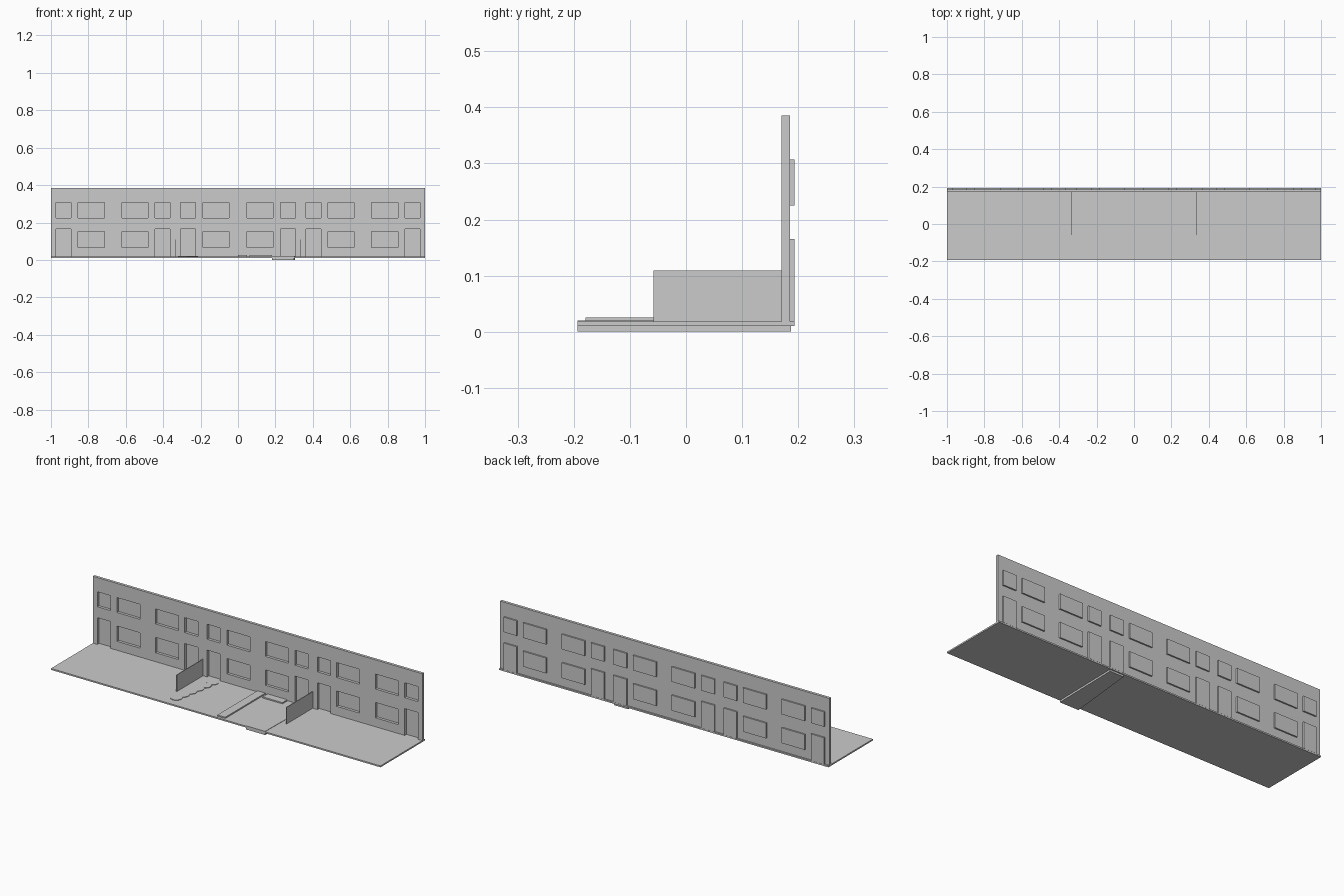
import bpy, bmesh
from mathutils import Matrix, Vector

if "Cube" in bpy.data.objects:
    bpy.data.objects.remove(bpy.data.objects["Cube"])


def finish(name, bm):
    bmesh.ops.recalc_face_normals(bm, faces=bm.faces)
    mesh = bpy.data.meshes.new(name)
    bm.to_mesh(mesh)
    bm.free()
    ob = bpy.data.objects.new(name, mesh)
    bpy.context.collection.objects.link(ob)
    return ob


def add_box(bm, x0, x1, y0, y1, z0, z1):
    mid = Vector(((x0 + x1) / 2, (y0 + y1) / 2, (z0 + z1) / 2))
    size = Matrix.Diagonal((x1 - x0, y1 - y0, z1 - z0, 1))
    bmesh.ops.create_cube(bm, size=1, matrix=Matrix.Translation(mid) @ size)


def box(name, *bounds):
    bm = bmesh.new()
    add_box(bm, *bounds)
    return finish(name, bm)


GROUND = 0.018
WALL_FRONT, WALL_BACK, PANEL_BACK = 0.17, 0.185, 0.193

# Yard slab and facade wall
box("yard_slab", -1, 1, -0.193, PANEL_BACK, 0.01, GROUND)
wall = box("facade_wall", -1, 1, WALL_FRONT, WALL_BACK, GROUND, 0.385)

# Openings: each bay has a door with a small window above, and wide windows
openings = []
for side in (-1, 1):
    for x in (0.933, 0.403, 0.267):
        openings.append(("door", side * x, 0.04, 0.0185, 0.165))
        openings.append(("small_window", side * x, 0.04, 0.225, 0.307))
    for x in (0.785, 0.55, 0.117):
        openings.append(("lower_window", side * x, 0.07, 0.067, 0.151))
        openings.append(("upper_window", side * x, 0.07, 0.225, 0.307))

cut_bm = bmesh.new()
for name, x, half, z0, z1 in openings:
    cut_z = 0.01 if name == "door" else z0
    add_box(cut_bm, x - half, x + half, 0.15, 0.2, cut_z, z1)
    box(name, x - half, x + half, WALL_BACK, PANEL_BACK, z0, z1)
cutter = finish("opening_cutter", cut_bm)
cutter.hide_render = True
mod = wall.modifiers.new("openings", "BOOLEAN")
mod.operation = "DIFFERENCE"
mod.solver = "EXACT"
mod.object = cutter
bpy.context.view_layer.objects.active = wall
bpy.ops.object.modifier_apply(modifier=mod.name)
bpy.data.objects.remove(cutter)

# Dividing fences between the yards
for x in (-0.333, 0.333):
    box("divider_fence", x - 0.002, x + 0.002, -0.058, WALL_FRONT, GROUND, 0.109)

# Raised path and planting bed in the middle yard
box("garden_path", 0.0, 0.048, -0.179, 0.168, GROUND, 0.025)
box("planting_bed", 0.062, 0.182, 0.125, 0.167, GROUND, 0.025)

# Tapered driveway, showing slightly below the slab
bm = bmesh.new()
outline = [(0.183, -0.193), (0.299, -0.193), (0.306, 0.187), (0.222, 0.187)]
face = bm.faces.new([bm.verts.new((x, y, 0)) for x, y in outline])
ext = bmesh.ops.extrude_face_region(bm, geom=[face])
for v in ext["geom"]:
    if isinstance(v, bmesh.types.BMVert):
        v.co.z = 0.02
finish("driveway", bm)

# Round stepping stones leading to a door
for i in range(6):
    bm = bmesh.new()
    t = i / 5
    bmesh.ops.create_cone(
        bm, cap_ends=True, segments=24, radius1=0.03, radius2=0.03, depth=0.004,
        matrix=Matrix.Translation((-0.29 + 0.045 * t, -0.12 + 0.25 * t, GROUND + 0.001)))
    finish("stepping_stone", bm)
